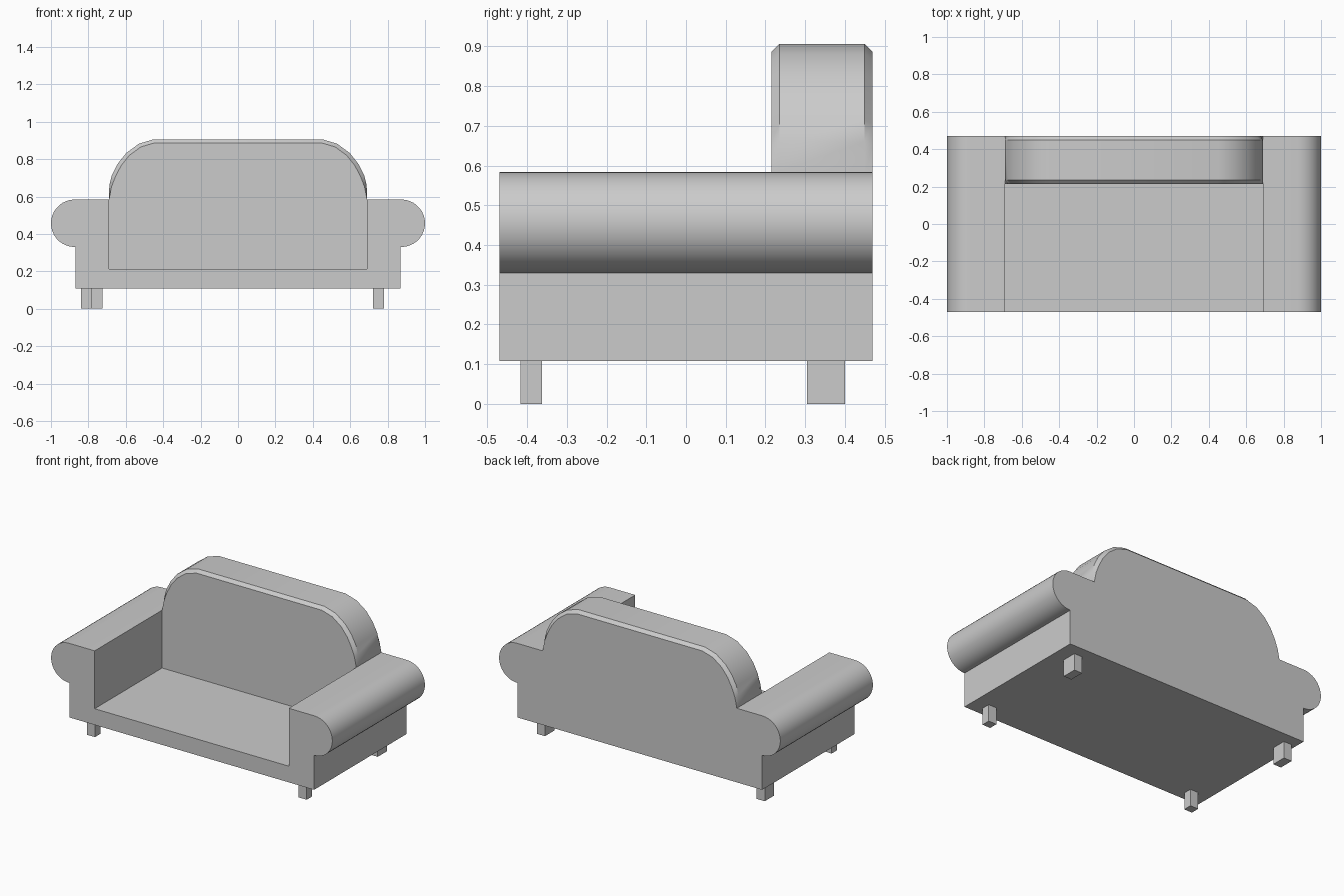
import bpy, bmesh
from math import sin, cos, radians

if "Cube" in bpy.data.objects:
    bpy.data.objects.remove(bpy.data.objects["Cube"])


def loft(name, sections, smooth=True):
    """Join equal-length xz outlines, each placed at its own y, and cap the ends."""
    bm = bmesh.new()
    loops = [[bm.verts.new((x, y, z)) for x, z in pts] for y, pts in sections]
    n = len(loops[0])
    for a, b in zip(loops, loops[1:]):
        for i in range(n):
            j = (i + 1) % n
            bm.faces.new((a[i], a[j], b[j], b[i]))
    bm.faces.new(loops[0])
    bm.faces.new(loops[-1])
    bmesh.ops.recalc_face_normals(bm, faces=bm.faces)
    mesh = bpy.data.meshes.new(name)
    bm.to_mesh(mesh)
    bm.free()
    ob = bpy.data.objects.new(name, mesh)
    bpy.context.collection.objects.link(ob)
    if smooth:
        bpy.ops.object.select_all(action='DESELECT')
        ob.select_set(True)
        bpy.context.view_layer.objects.active = ob
        bpy.ops.object.shade_smooth_by_angle(angle=radians(30))
    return ob


def mirrored(half):
    """Close a right-hand outline with its mirror image."""
    return half + [(-x, z) for x, z in reversed(half)]


DEPTH = 0.47
BASE, SEAT = 0.108, 0.212

# Seat base and rolled arms: one profile run front to back
roll = [(0.873 + 0.127 * cos(radians(a)), 0.457 + 0.127 * sin(radians(a)))
        for a in range(-90, 91, 10)]
body = mirrored([(0.87, BASE), (0.87, 0.33)] + roll + [(0.69, 0.584), (0.69, SEAT)])
loft("seat_and_arms", [(-DEPTH, body), (DEPTH, body)])

# Backrest: rounded top, with a chamfer that fades out down the sides
rim = mirrored([(0.69, SEAT), (0.69, 0.585), (0.688, 0.66), (0.674, 0.715), (0.643, 0.775),
                (0.598, 0.832), (0.53, 0.882), (0.45, 0.906)])
face = mirrored([(0.69, SEAT), (0.69, 0.585), (0.677, 0.65), (0.656, 0.705), (0.625, 0.765),
                 (0.582, 0.819), (0.52, 0.865), (0.445, 0.887)])
loft("backrest", [(0.215, face), (0.235, rim), (0.45, rim), (DEPTH, face)])

# Legs: name, x range, y range
for name, x0, x1, y0, y1 in (
        ("front_leg_left", -0.782, -0.725, -0.417, -0.362),
        ("front_leg_right", 0.723, 0.78, -0.417, -0.362),
        ("back_leg_left", -0.84, -0.783, 0.305, 0.40),
        ("back_leg_right", 0.723, 0.78, 0.305, 0.40)):
    square = [(x0, 0), (x1, 0), (x1, BASE), (x0, BASE)]
    loft(name, [(y0, square), (y1, square)], smooth=False)
